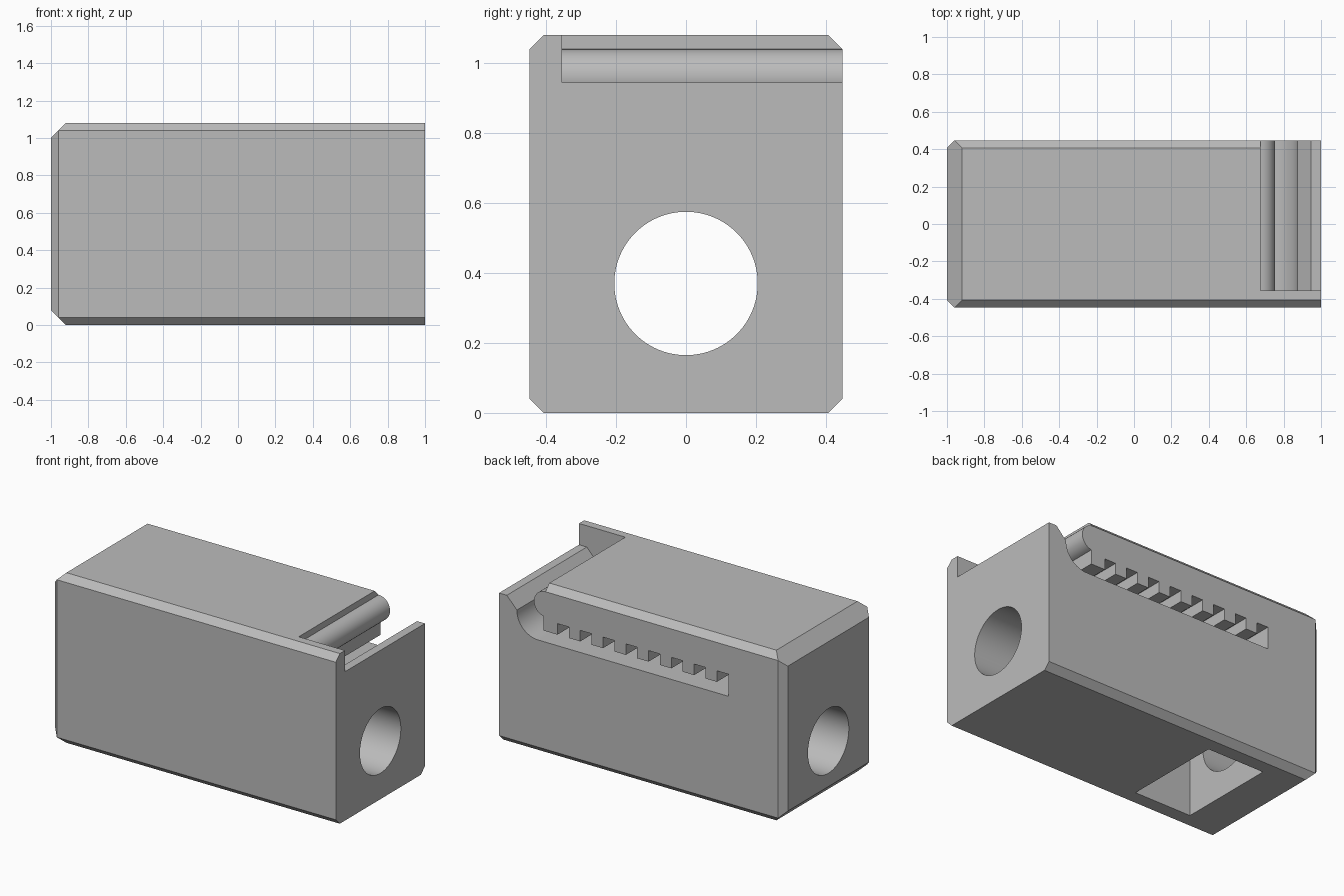
import bpy
import bmesh
from math import sin, cos, radians, pi
from mathutils import Vector, Matrix

old = bpy.data.objects.get("Cube")
if old:
    bpy.data.objects.remove(old, do_unlink=True)

grey = bpy.data.materials.new("plain grey")
grey.use_nodes = True
colour = (0.5, 0.5, 0.5, 1)
grey.diffuse_color = colour
grey.node_tree.nodes["Principled BSDF"].inputs["Base Color"].default_value = colour


def make_object(name, bm):
    bmesh.ops.recalc_face_normals(bm, faces=bm.faces[:])
    mesh = bpy.data.meshes.new(name)
    bm.to_mesh(mesh)
    bm.free()
    mesh.materials.append(grey)
    obj = bpy.data.objects.new(name, mesh)
    bpy.context.collection.objects.link(obj)
    return obj


def box(low, high):
    bm = bmesh.new()
    bmesh.ops.create_cube(bm, size=1)
    low, high = Vector(low), Vector(high)
    for v in bm.verts:
        v.co = (low + high) / 2 + v.co * (high - low)
    return bm


def arc(cx, cz, r, start, end, steps=16):
    angles = [radians(start + (end - start) * i / steps) for i in range(steps + 1)]
    return [(cx + r * cos(a), cz + r * sin(a)) for a in angles]


def chamfer(bm, point, normal):
    geom = bm.verts[:] + bm.edges[:] + bm.faces[:]
    cut = bmesh.ops.bisect_plane(bm, geom=geom, plane_co=point, plane_no=normal, clear_outer=True)
    edges = [e for e in cut["geom_cut"] if isinstance(e, bmesh.types.BMEdge)]
    bmesh.ops.contextual_create(bm, geom=edges)


# Block with chamfered long edges and one chamfered end
W, H, C = 0.447, 1.08, 0.04
bm = box((-1, -W, 0), (1, W, H))
for side in (-1, 1):
    chamfer(bm, (0, side * (W - C), H), (0, side, 1))
    chamfer(bm, (0, side * (W - C), 0), (0, side, -1))
for side in (-1, 1):
    chamfer(bm, (C - 1, side * W, 0), (-1, side, 0))
chamfer(bm, (2 * C - 1, 0, H), (-1, 0, 1))
chamfer(bm, (2 * C - 1, 0, 0), (-1, 0, -1))
body = make_object("block", bm)

# Lengthwise round bore
bm = bmesh.new()
bmesh.ops.create_cone(bm, cap_ends=True, segments=96, radius1=0.205, radius2=0.205, depth=3,
                      matrix=Matrix.Translation((0, 0, 0.37)) @ Matrix.Rotation(pi / 2, 4, "Y"))
bore = make_object("bore_cutter", bm)

# Square pocket in the underside
pocket = make_object("pocket_cutter", box((-0.68, -0.32, -0.2), (-0.28, 0.32, 0.69)))

# Toothed slot with a rounded lip, open at the back
profile = [(0.675, 1.2)] + arc(0.675, 0.96, 0.08, 90, -80) + [(0.689, 0.79)]
for i in range(8):
    x = 0.59 - 0.16 * i
    profile += [(x, 0.79), (x, 0.86), (x - 0.08, 0.86)]
    if i < 7:
        profile.append((x - 0.08, 0.79))
profile += [(-0.61, 0.72)] + arc(0.725, 0.87, 0.15, -90, 0)
profile += [(0.945, 0.945), (1.1, 0.945), (1.1, 1.2)]
bm = bmesh.new()
face = bm.faces.new([bm.verts.new((x, -0.355, z)) for x, z in profile])
solid = bmesh.ops.extrude_face_region(bm, geom=[face])
bmesh.ops.translate(bm, vec=(0, 1, 0),
                    verts=[v for v in solid["geom"] if isinstance(v, bmesh.types.BMVert)])
slot = make_object("slot_cutter", bm)

# Cut the openings and discard the cutters
bpy.ops.object.select_all(action="DESELECT")
body.select_set(True)
bpy.context.view_layer.objects.active = body
for cutter in (pocket, bore, slot):
    cutter.hide_render = True
    mod = body.modifiers.new("cut", "BOOLEAN")
    mod.operation = "DIFFERENCE"
    mod.solver = "EXACT"
    mod.object = cutter
    bpy.ops.object.modifier_apply(modifier=mod.name)
    bpy.data.objects.remove(cutter, do_unlink=True)
bpy.ops.object.shade_smooth_by_angle(angle=radians(25))
